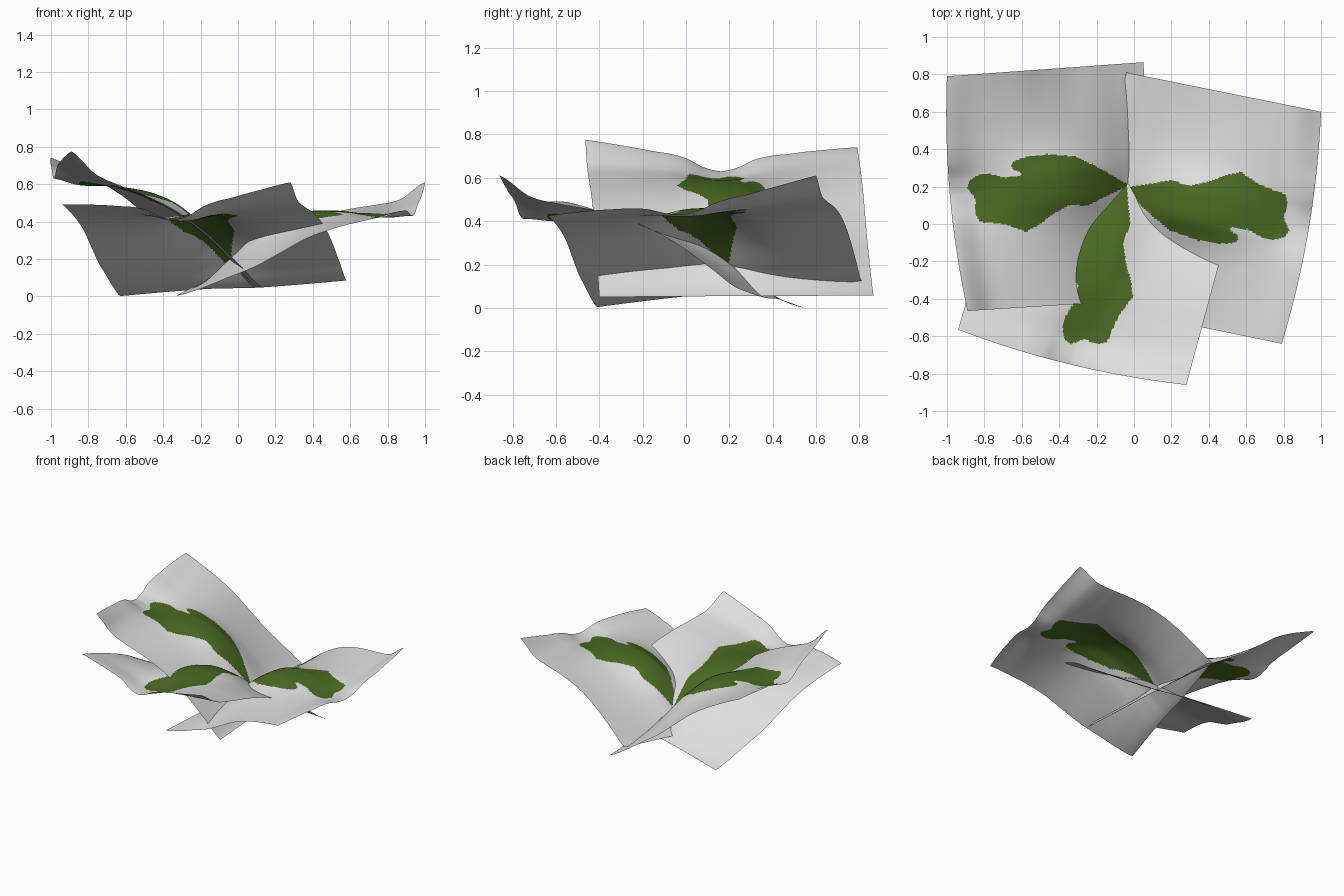
import bpy
from mathutils import Vector

if "Cube" in bpy.data.objects:
    bpy.data.objects.remove(bpy.data.objects["Cube"])

N = 160  # cells per side of each leaf card


def material(name, color):
    m = bpy.data.materials.new(name)
    m.diffuse_color = (*color, 1)
    m.use_nodes = True
    m.node_tree.nodes["Principled BSDF"].inputs["Base Color"].default_value = m.diffuse_color
    return m


card_grey = material("card pale grey", (0.74, 0.74, 0.74))
leaf_green = material("leaf green", (0.07, 0.145, 0.016))

# Heights above the root, evenly spaced from root to tip; each card tilts them further
RIB = [0, .15, .31, .43, .495, .525, .535, .54, .575]
LEFT = [0, .095, .19, .265, .315, .345, .365, .395, .485]
RIGHT = [0, .05, .115, .18, .265, .35, .41, .455, .49]
# Strength of the midrib's height from the middle of the card to its side
ACROSS = [1, .95, .70, .47, .32, .21, .12, .05, 0]
ACROSS_TIP = [1, .86, .56, .40, .32, .22, .14, .06, 0]

# Leaf outline in top view of the left card (x, y)
LEAF = [(-.02, .20), (-.04, .215), (-.1, .25), (-.2, .31), (-.3, .36), (-.45, .375),
        (-.55, .365), (-.62, .345), (-.648, .32), (-.64, .295), (-.59, .275),
        (-.6, .262), (-.68, .25), (-.76, .27), (-.82, .268), (-.87, .24),
        (-.89, .2), (-.87, .165), (-.85, .14), (-.86, .06), (-.84, .015),
        (-.78, .01), (-.7, 0), (-.6, -.04), (-.53, -.005), (-.45, .05),
        (-.36, .1), (-.25, .1), (-.15, .15), (-.07, .185), (-.03, .19)]
# The same outline in card coordinates: t root to tip, s across (-1..1)
OUTLINE = [((.09 - x) / 1.075, (y - (.23 + .065 * (x - .09) / 1.075)) / .63) for x, y in LEAF]


def curve(values, t):
    """Smooth curve through evenly spaced values."""
    f = t * (len(values) - 1)
    i = min(int(f), len(values) - 2)
    u = f - i
    a = values[max(i - 1, 0)]
    b, c = values[i], values[i + 1]
    d = values[min(i + 2, len(values) - 1)]
    return b + .5 * u * (c - a + u * (2 * a - 5 * b + 4 * c - d + u * (3 * (b - c) + d - a)))


def in_leaf(t, s):
    inside = False
    for (t0, s0), (t1, s1) in zip(OUTLINE, OUTLINE[1:] + OUTLINE[:1]):
        if (s0 > s) != (s1 > s) and t < t0 + (s - s0) * (t1 - t0) / (s1 - s0):
            inside = not inside
    return inside


def height(profile, t, z0, z1):
    """Profile from z0 to z1, tilted rather than stretched."""
    return z0 + curve(profile, t) + t * (z1 - z0 - profile[-1])


def leaf_card(name, in_left, in_right, out_left, out_right, rib_tip_z):
    """Curved square sheet, humped at the root and folded at the tip, with a leaf cut into it."""
    il, ir, ol, orr = map(Vector, (in_left, in_right, out_left, out_right))
    forward = (ol + orr - il - ir) / 2
    forward.z = 0
    forward.normalize()
    root_z = (il.z + ir.z) / 2
    verts, faces, mats = [], [], []
    for i in range(N + 1):
        t = i / N
        rib_z = height(RIB, t, root_z, rib_tip_z)
        left, right = il.lerp(ol, t), ir.lerp(orr, t)
        left.z = height(LEFT, t, il.z, ol.z)
        right.z = height(RIGHT, t, ir.z, orr.z)
        fold = rib_z - (left.z + right.z) / 2
        for j in range(N + 1):
            s = 2 * j / N - 1
            wide, tip = curve(ACROSS, abs(s)), curve(ACROSS_TIP, abs(s))
            w = wide + (tip - wide) * t ** 5
            p = left.lerp(right, j / N) + forward * (.04 * t * (1 - s * s))
            # the middle of the card is level across, the sides lift away from it
            p.z = (left.z + right.z) / 2 + fold * w + (right.z - left.z) / 2 * s * (1 - .8 * w)
            verts.append(p)
    for i in range(N):
        for j in range(N):
            k = i * (N + 1) + j
            faces.append((k, k + N + 1, k + N + 2, k + 1))
            mats.append(int(in_leaf((i + .5) / N, (2 * j + 1) / N - 1)))
    mesh = bpy.data.meshes.new(name)
    mesh.from_pydata(verts, [], faces)
    mesh.materials.append(card_grey)
    mesh.materials.append(leaf_green)
    mesh.polygons.foreach_set("material_index", mats)
    mesh.polygons.foreach_set("use_smooth", [True] * len(faces))
    mesh.update()
    if sum(p.normal.z for p in mesh.polygons) < 0:
        mesh.flip_normals()
    ob = bpy.data.objects.new(name, mesh)
    bpy.context.collection.objects.link(ob)


# Three leaves fanning out from a shared root
leaf_card("left_leaf", (.13, -.40, .05), (.05, .865, .058),
          (-.89, -.465, .775), (-1.0, .79, .74), .63)
leaf_card("front_leaf", (.58, .25, .085), (-.63, .54, .002),
          (.28, -.86, .61), (-.94, -.565, .49), .41)
leaf_card("right_leaf", (-.04, .81, .125), (-.33, -.41, .004),
          (1.0, .60, .61), (.79, -.64, .425), .43)
